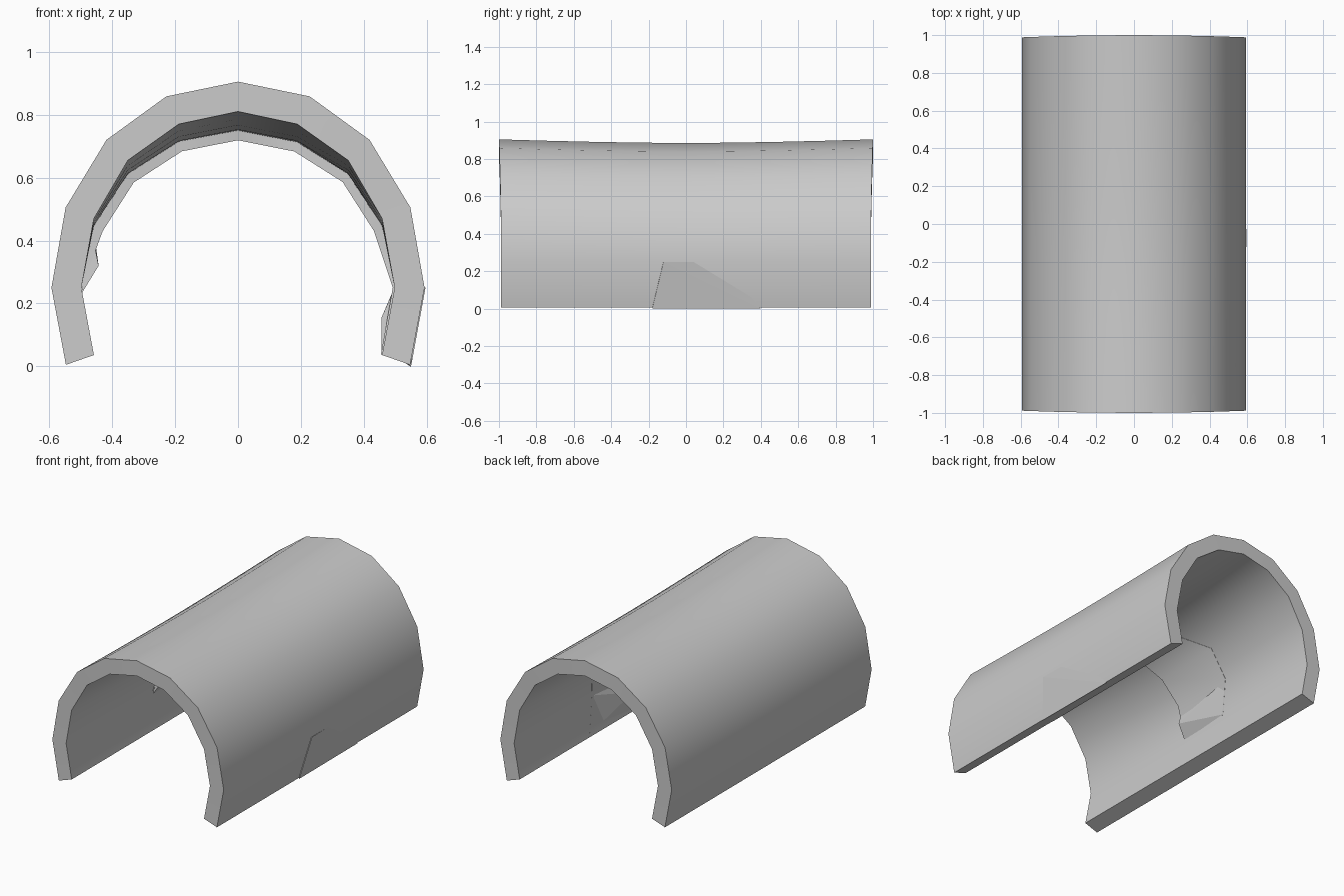
import bpy, bmesh

if "Cube" in bpy.data.objects:
    bpy.data.objects.remove(bpy.data.objects["Cube"])

# Half cross-section, foot to crown: (outer x, outer z, inner x, inner z)
HALF = [(0.547, 0.005, 0.458, 0.036), (0.593, 0.25, 0.498, 0.25),
        (0.548, 0.505, 0.458, 0.47), (0.418, 0.72, 0.35, 0.655),
        (0.228, 0.858, 0.188, 0.77), (0.0, 0.905, 0.0, 0.81)]
RING = [(-a, b, -c, d) for a, b, c, d in HALF] + HALF[-2::-1]


def sag(z, amount, y):
    # The vault sinks towards the middle of its length
    return z - max(0, z - 0.25) * amount * (1 - min(1, abs(y)) ** 1.6)


def section(k, y):
    ox, oz, ix, iz = RING[k]
    return (ox, sag(oz, 0.03, y)), (ix, sag(iz, 0.115, y))


def loft(name, stations):
    # stations: list of [(outer point, inner point), ...] rows along y
    bm = bmesh.new()
    loops = []
    for row in stations:
        loop = [p[0] for p in row] + [p[1] for p in reversed(row)]
        loops.append([bm.verts.new(p) for p in loop])
    m = len(loops[0])
    n = m // 2
    for a, b in zip(loops, loops[1:]):
        for i in range(m):
            j = (i + 1) % m
            bm.faces.new((a[i], a[j], b[j], b[i]))
    for l in (loops[0], loops[-1]):
        for i in range(n - 1):
            bm.faces.new((l[i], l[i + 1], l[m - 2 - i], l[m - 1 - i]))
    bmesh.ops.recalc_face_normals(bm, faces=bm.faces)
    me = bpy.data.meshes.new(name)
    bm.to_mesh(me)
    bm.free()
    ob = bpy.data.objects.new(name, me)
    bpy.context.collection.objects.link(ob)
    bpy.ops.object.select_all(action='DESELECT')
    ob.select_set(True)
    bpy.context.view_layer.objects.active = ob
    bpy.ops.object.shade_smooth_by_angle(angle=0.7)
    return ob


# Arched shell with gently bulged ends
rows = []
for y in (-1, -0.75, -0.5, -0.25, 0, 0.25, 0.5, 0.75, 1):
    row = []
    for k in range(len(RING)):
        o, i = section(k, y)
        yy = y * (1 - 0.012 * (o[0] / 0.6) ** 2)
        row.append(((o[0], yy, o[1]), (i[0], yy, i[1])))
    rows.append(row)
loft("arch_shell", rows)

# Loose cracked slab on the inside: lifted at its front edge, flush at the back
FRONT = [-0.13, -0.11, -0.14, -0.18, -0.15, -0.10, -0.14, -0.12, -0.13, -0.20]
BACK = [0.22, 0.29, 0.29, 0.14, 0.18, 0.25, 0.16, 0.28, 0.22, 0.30]
LIFT = [0.002, 0.032, 0.032, 0.032, 0.03, 0.03, 0.03, 0.03, 0.006, 0.004]
rows = []
for edge, scale in ((FRONT, 1), (BACK, 0.04)):
    row = []
    for n, k in enumerate(range(1, len(RING))):
        y = edge[n]
        (ox, oz), (ix, iz) = section(k, y)
        dx, dz = ox - ix, oz - iz
        d = (dx * dx + dz * dz) ** 0.5
        s = LIFT[n] * scale / d
        row.append(((ix + dx * 0.4, y, iz + dz * 0.4),
                    (ix - dx * s, y, iz - dz * s)))
    rows.append(row)
loft("cracked_slab", rows)


# Small chips on the inner wall and a thin shifted flake on the right foot
def chip(name, base, tip):
    bm = bmesh.new()
    bmesh.ops.convex_hull(bm, input=[bm.verts.new(p) for p in base + tip])
    me = bpy.data.meshes.new(name)
    bm.to_mesh(me)
    bm.free()
    bpy.context.collection.objects.link(bpy.data.objects.new(name, me))


chip("left_chip", [(-0.498, -0.13, 0.23), (-0.465, -0.11, 0.43), (-0.493, 0.22, 0.25),
                   (-0.46, 0.28, 0.44)], [(-0.443, -0.12, 0.32)])
chip("right_chip", [(0.498, -0.12, 0.25), (0.47, -0.18, 0.04), (0.497, 0.2, 0.25),
                    (0.47, 0.3, 0.04)], [(0.456, -0.13, 0.155), (0.456, -0.18, 0.036)])
chip("right_flake", [(0.55, 0.3, 0.04), (0.59, 0.2, 0.25), (0.52, -0.15, 0.02),
                     (0.56, -0.13, 0.25), (0.52, 0.3, 0.02)],
     [(0.550, -0.18, 0.0), (0.596, -0.12, 0.25), (0.547, 0.4, 0.0)])
